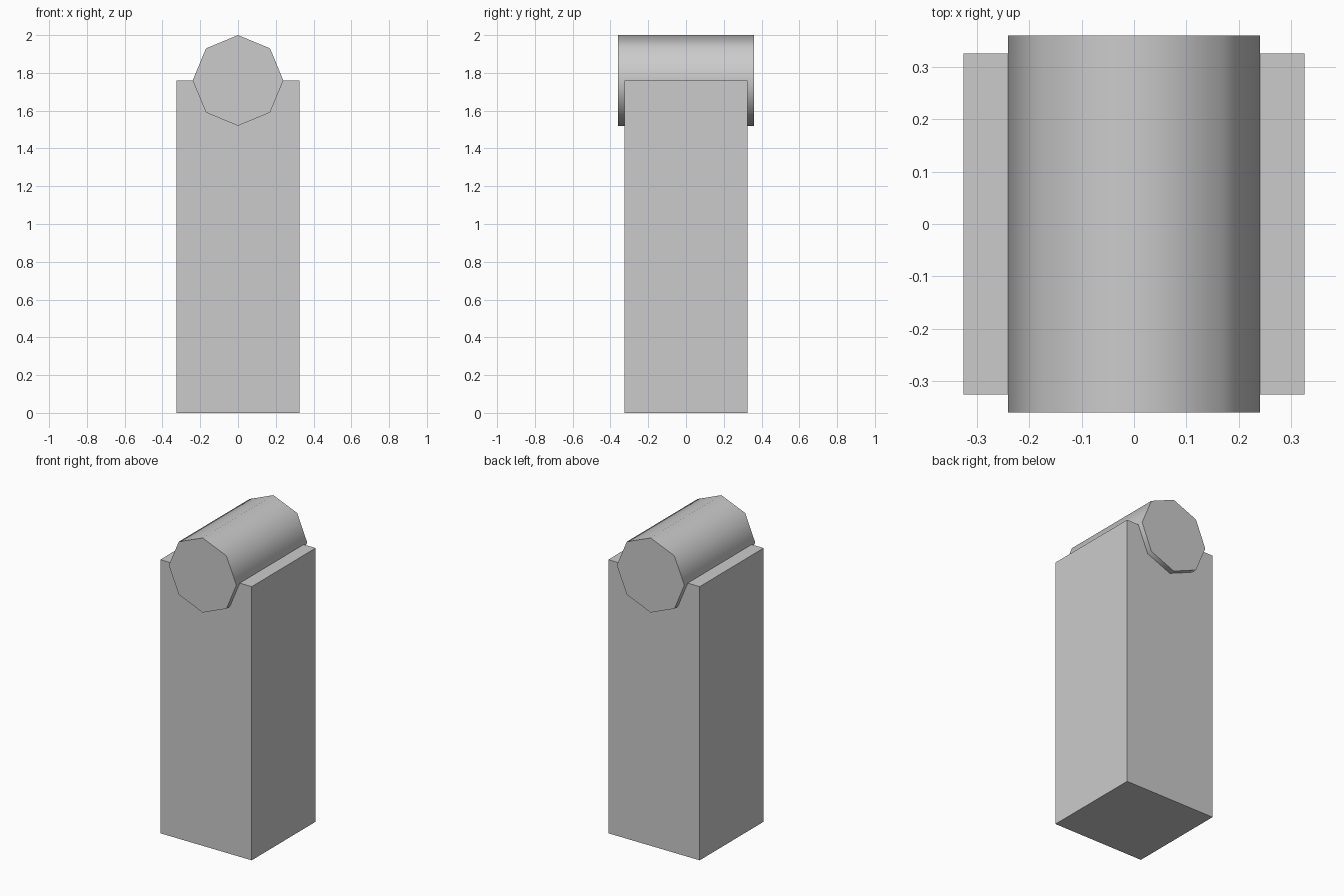
import bpy
from math import radians

if "Cube" in bpy.data.objects:
    bpy.data.objects.remove(bpy.data.objects["Cube"])

POST_WIDTH, POST_HEIGHT = 0.65, 1.76
ROLLER_RADIUS, ROLLER_LENGTH = 0.24, 0.72

# Square upright post
bpy.ops.mesh.primitive_cube_add(size=1, location=(0, 0, POST_HEIGHT / 2))
post = bpy.context.object
post.name = "post"
post.scale = (POST_WIDTH, POST_WIDTH, POST_HEIGHT)
bpy.ops.object.transform_apply(location=False, rotation=False, scale=True)

# Eight-sided roller set half into the top of the post, running front to back
bpy.ops.mesh.primitive_cylinder_add(
    vertices=8, radius=ROLLER_RADIUS, depth=ROLLER_LENGTH,
    location=(0, 0, POST_HEIGHT), rotation=(radians(90), 0, 0))
roller = bpy.context.object
roller.name = "top_roller"
bpy.ops.object.shade_smooth_by_angle(angle=radians(60))
